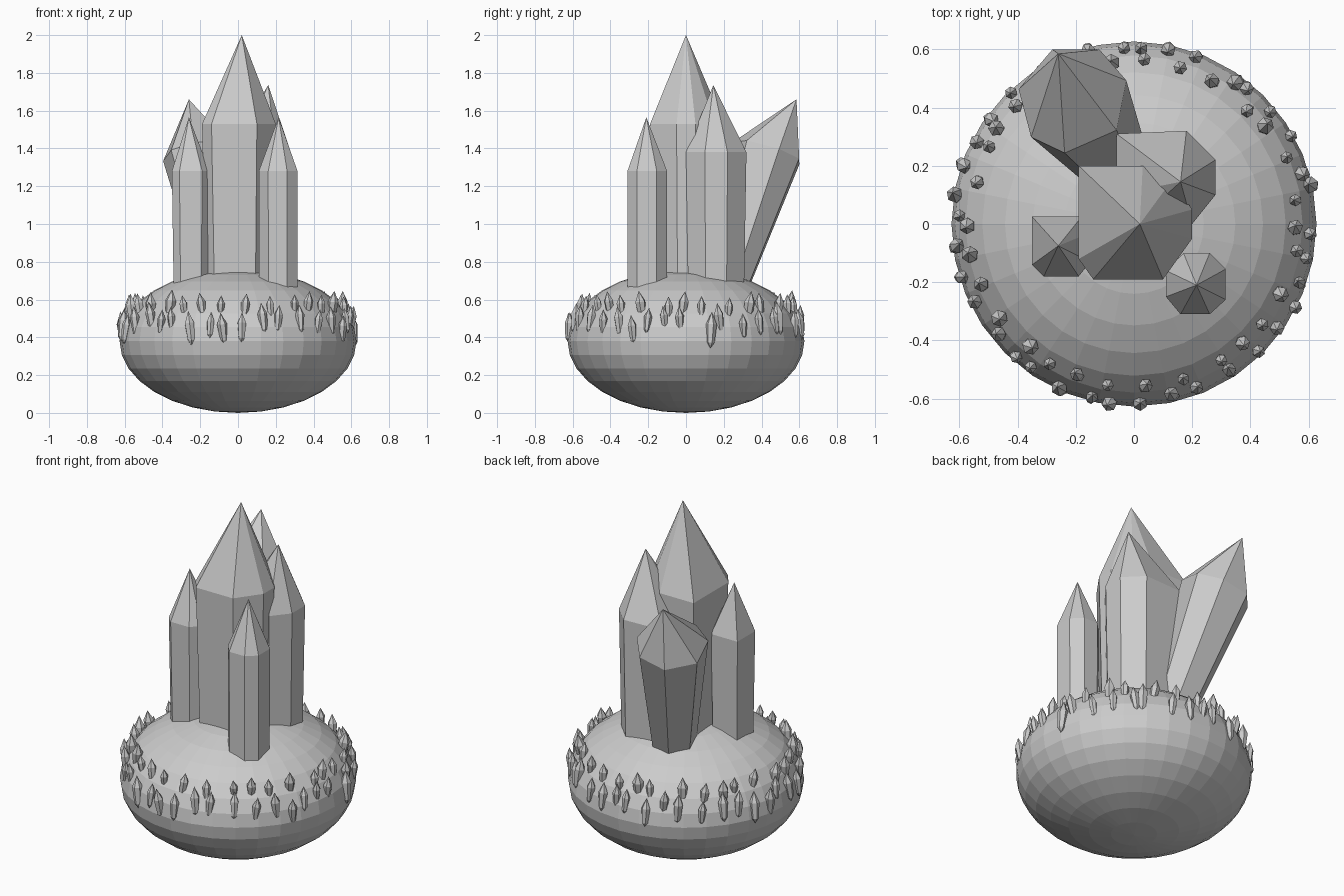
import bpy, bmesh, math, random
from mathutils import Vector, Matrix

random.seed(7)
cube = bpy.data.objects.get("Cube")
if cube:
    bpy.data.objects.remove(cube)

stone = bpy.data.materials.new("pale grey stone")
stone.use_nodes = True
GREY = (0.6, 0.6, 0.6, 1)
stone.diffuse_color = GREY
stone.node_tree.nodes["Principled BSDF"].inputs["Base Color"].default_value = GREY


def finish(bm, name):
    bmesh.ops.recalc_face_normals(bm, faces=bm.faces)
    mesh = bpy.data.meshes.new(name)
    bm.to_mesh(mesh)
    bm.free()
    mesh.materials.append(stone)
    obj = bpy.data.objects.new(name, mesh)
    bpy.context.collection.objects.link(obj)
    return obj


def add_crystal(bm, foot, shoulder, apex, tail=None):
    """Join two matching rings, with a point on top and a cap or point below."""
    low = [bm.verts.new(p) for p in foot]
    high = [bm.verts.new(p) for p in shoulder]
    tip = bm.verts.new(apex)
    end = bm.verts.new(tail) if tail else None
    for i in range(len(low)):
        j = (i + 1) % len(low)
        bm.faces.new((low[i], low[j], high[j], high[i]))
        bm.faces.new((high[i], high[j], tip))
        if end:
            bm.faces.new((low[j], low[i], end))
    if not end:
        bm.faces.new(low[::-1])


def upright_crystal(name, outline, z_foot, z_shoulder, apex, taper):
    ring = [Vector((x, y, z_shoulder)) for x, y in outline]
    mid = sum(ring, Vector()) / len(ring)
    foot = [mid + (p - mid) * taper for p in ring]
    for p in foot:
        p.z = z_foot
    bm = bmesh.new()
    add_crystal(bm, foot, ring, apex)
    finish(bm, name)


# Rounded base
bm = bmesh.new()
bmesh.ops.create_uvsphere(bm, u_segments=32, v_segments=16, radius=1)
bmesh.ops.scale(bm, vec=(.627, .627, .38), verts=bm.verts)
bmesh.ops.translate(bm, vec=(0, 0, .38), verts=bm.verts)
finish(bm, "rounded_base")

# Upright crystals
upright_crystal("main_crystal",
                [(-.19, .2), (.03, .2), (.13, .15), (.2, .05), (.2, -.05),
                 (.1, -.19), (-.14, -.19), (-.19, -.12)],
                .6, 1.53, (.02, 0, 2), .9)
upright_crystal("back_crystal",
                [(-.06, .31), (.18, .32), (.28, .22), (.28, .1),
                 (.2, 0), (0, 0), (-.06, .1)],
                .6, 1.38, (.16, .145, 1.735), .92)
upright_crystal("front_left_crystal",
                [(.17, -.1), (.26, -.1), (.315, -.155), (.315, -.26),
                 (.26, -.31), (.16, -.31), (.11, -.25), (.11, -.16)],
                .55, 1.28, (.215, -.21, 1.565), .99)
upright_crystal("front_right_crystal",
                [(-.35, .025), (-.18, .025), (-.15, -.03), (-.15, -.13),
                 (-.19, -.18), (-.31, -.18), (-.35, -.14)],
                .55, 1.28, (-.26, -.075, 1.565), .9)

# Leaning crystal at the back
base, top = Vector((-.06, .2, .62)), Vector((-.21, .43, 1.38))
turn = (top - base).to_track_quat('Z', 'Y')
spokes = [turn @ Vector((math.cos(a), math.sin(a), 0))
          for a in map(math.radians, (10, 50, 110, 165, 210, 260, 315))]
bm = bmesh.new()
add_crystal(bm, [base + s * .115 for s in spokes],
            [top + s * .195 for s in spokes], (-.26, .585, 1.66))
finish(bm, "leaning_crystal")

# Two rows of small crystals around the base
bm = bmesh.new()
for count, radius, length in ((30, .565, .15), (38, .612, .17)):
    for i in range(count):
        angle = math.tau * (i + random.uniform(-.35, .35)) / count
        r = radius + random.uniform(-.015, .01)
        z = .39 + .38 * math.sqrt(1 - (r / .627) ** 2)
        size = random.uniform(.8, 1.15)
        half, width = length * size / 2, .026 * size
        tilt = Matrix.Rotation(random.uniform(-.15, .15), 4, 'X') \
            @ Matrix.Rotation(random.uniform(-.15, .15), 4, 'Y')
        place = Matrix.Translation((r * math.cos(angle), r * math.sin(angle), z)) @ tilt
        spin = random.uniform(0, math.tau)
        ring = [Vector((math.cos(spin + k * math.tau / 6) * width,
                        math.sin(spin + k * math.tau / 6) * width, 0)) for k in range(6)]
        add_crystal(bm,
                    [place @ (p * .7 - Vector((0, 0, half * .7))) for p in ring],
                    [place @ (p + Vector((0, 0, half * .3))) for p in ring],
                    place @ Vector((0, 0, half)), place @ Vector((0, 0, -half)))
finish(bm, "small_crystals")
